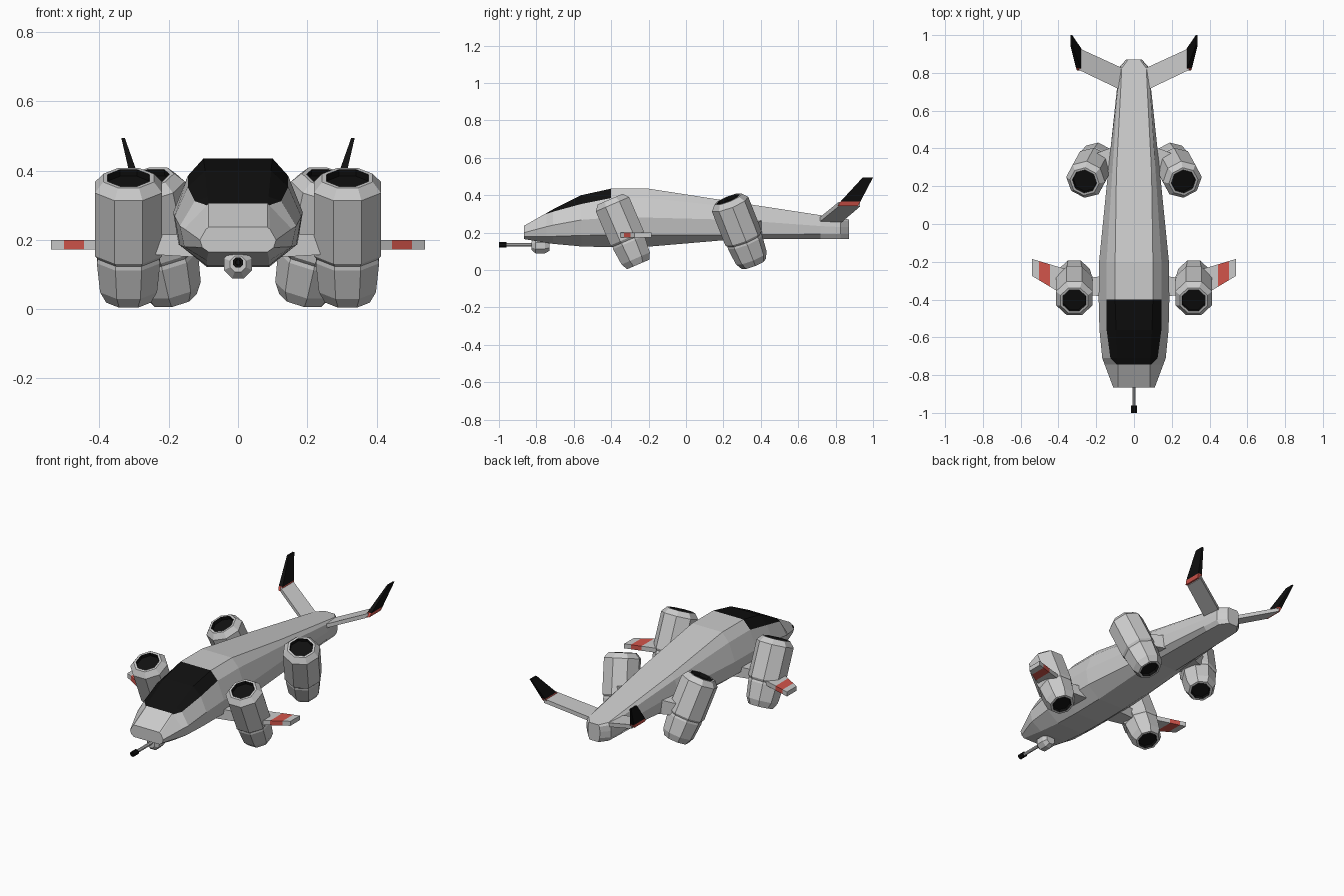
import bpy, bmesh, math
from mathutils import Vector, Matrix

if "Cube" in bpy.data.objects:
    bpy.data.objects.remove(bpy.data.objects["Cube"])


def material(name, rgb):
    m = bpy.data.materials.new(name)
    m.diffuse_color = (*rgb, 1)
    m.use_nodes = True
    m.node_tree.nodes["Principled BSDF"].inputs["Base Color"].default_value = m.diffuse_color
    return m


GREY = material("hull_grey", (0.6, 0.6, 0.6))
BLACK = material("black", (0.005, 0.005, 0.005))
RED = material("red", (0.65, 0.09, 0.07))


def loft(name, rings, paint=lambda i, k: 0, caps=(0, 0)):
    """Skin closed rings of points; paint(segment, side) gives 0 grey, 1 black, 2 red."""
    bm = bmesh.new()
    vs = [[bm.verts.new(p) for p in r] for r in rings]
    n = len(rings[0])
    for i in range(len(rings) - 1):
        for k in range(n):
            j = (k + 1) % n
            f = bm.faces.new((vs[i][k], vs[i][j], vs[i + 1][j], vs[i + 1][k]))
            f.material_index = paint(i, k)
    for ring, c in zip((vs[0], vs[-1]), caps):
        bm.faces.new(ring).material_index = c
    bmesh.ops.recalc_face_normals(bm, faces=bm.faces)
    me = bpy.data.meshes.new(name)
    bm.to_mesh(me)
    bm.free()
    for m in (GREY, BLACK, RED):
        me.materials.append(m)
    ob = bpy.data.objects.new(name, me)
    bpy.context.collection.objects.link(ob)
    return ob


def lathe(name, top, bottom, profile, sides=8, yaw=0, caps=(0, 0), paint=lambda i, k: 0):
    """Faceted turned body along the line top -> bottom; profile is (distance, radius)."""
    top, axis = Vector(top), (Vector(bottom) - Vector(top)).normalized()
    u = Matrix.Rotation(yaw, 3, 'Z') @ Vector((1, 0, 0))
    u = (u - axis * u.dot(axis)).normalized()
    v = axis.cross(u)
    ang = [math.tau * (k + 0.5) / sides for k in range(sides)]
    rings = [[top + axis * t + (u * math.cos(a) + v * math.sin(a)) * r for a in ang]
             for t, r in profile]
    return loft(name, rings, paint, caps)


# Fuselage: y, then half section (x, z) for roof, shoulder, waist, chine, keel
sections = [
    (-.865, (.085, .237), (.093, .23), (.11, .20), (.103, .178), (.085, .165)),
    (-.745, (.085, .305), (.09, .30), (.155, .232), (.145, .18), (.09, .145)),
    (-.71, (.088, .325), (.125, .312), (.168, .24), (.155, .18), (.09, .14)),
    (-.56, (.095, .40), (.145, .353), (.183, .268), (.168, .185), (.09, .126)),
    (-.40, (.10, .435), (.145, .385), (.187, .28), (.172, .188), (.09, .122)),
    (-.20, (.10, .435), (.145, .385), (.185, .28), (.17, .188), (.09, .125)),
    (.27, (.093, .362), (.115, .335), (.138, .268), (.13, .188), (.08, .165)),
    (.72, (.07, .293), (.085, .28), (.09, .235), (.088, .192), (.07, .167)),
    (.825, (.065, .277), (.078, .265), (.082, .23), (.08, .192), (.065, .167)),
    (.872, (.03, .27), (.037, .26), (.04, .23), (.038, .192), (.03, .167)),
]
rings = [[(x, y, z) for x, z in h] + [(-x, y, z) for x, z in reversed(h)]
         for y, *h in sections]
loft("fuselage", rings, lambda i, k: int(1 <= i <= 3 and k in (0, 8, 9)))

# Chin turret and gun
lathe("gun_turret", (0, -.825, .13), (0, -.73, .13),
      [(0, .025), (.02, .044), (.07, .044), (.095, .03)])
lathe("gun_barrel", (0, -.975, .135), (0, -.8, .135), [(0, .01), (.175, .01)])
lathe("gun_muzzle", (0, -1, .135), (0, -.96, .135),
      [(.01, .007), (0, .008), (0, .016), (.04, .016)], caps=(1, 1), paint=lambda i, k: 1)

engine_profile = [(.02, .064), (0, .066), (0, .079), (.03, .105), (.228, .105), (.24, .096),
                  (.252, .099), (.345, .089), (.38, .07), (.38, .056), (.365, .052)]

for s, side in ((1, "right"), (-1, "left")):
    # Lift engines: front pair upright, rear pair toed inward
    for label, top, bottom, yaw in (
            ("front", (s * .316, -.405, .379), (s * .316, -.255, .029), 0),
            ("rear", (s * .262, .225, .379), (s * .187, .363, .029), s * math.radians(28))):
        lathe(f"{label}_engine_{side}", top, bottom, engine_profile, yaw=yaw, caps=(1, 1),
              paint=lambda i, k: int(i in (0, 9)))

    # Engine pylons: (x, y front, y back, z low, z high) at each end
    for label, ends in (
            ("front", ((.12, -.39, -.27, .15, .215), (.28, -.37, -.29, .16, .215))),
            ("rear", ((.08, .27, .42, .18, .27), (.21, .25, .37, .18, .25)))):
        loft(f"{label}_pylon_{side}",
             [[(s * x, a, lo), (s * x, b, lo), (s * x, b, hi), (s * x, a, hi)]
              for x, a, b, lo, hi in ends])

    # Stub winglet with a red band
    wing = []
    for x in (.32, .445, .503, .54):
        lead, trail = -.275 - .6 * (.54 - x), -.185 - .3 * (.54 - x)
        wing.append([(s * x, lead, .173), (s * x, trail, .173),
                     (s * x, trail, .2), (s * x, lead, .2)])
    loft(f"winglet_{side}", wing, lambda i, k: 2 if i == 1 else 0)

    # Tail: grey arm rising outward, then red band and black fin
    loft(f"tail_arm_{side}",
         [[(s * x, a, z - .012), (s * x, b, z - .012), (s * x, b, z + .012), (s * x, a, z + .012)]
          for x, a, b, z in ((.05, .70, .82, .257), (.29, .815, .93, .351))])
    fin = [[(s * (x - w), a, z), (s * (x + w), a, z), (s * (x + w), b, z), (s * (x - w), b, z)]
           for x, a, b, z, w in ((.288, .812, .92, .343, .013), (.294, .825, .932, .365, .013),
                                 (.332, .945, 1.0, .495, .005))]
    loft(f"tail_fin_{side}", fin, lambda i, k: 1 if i else 2, caps=(2, 1))
